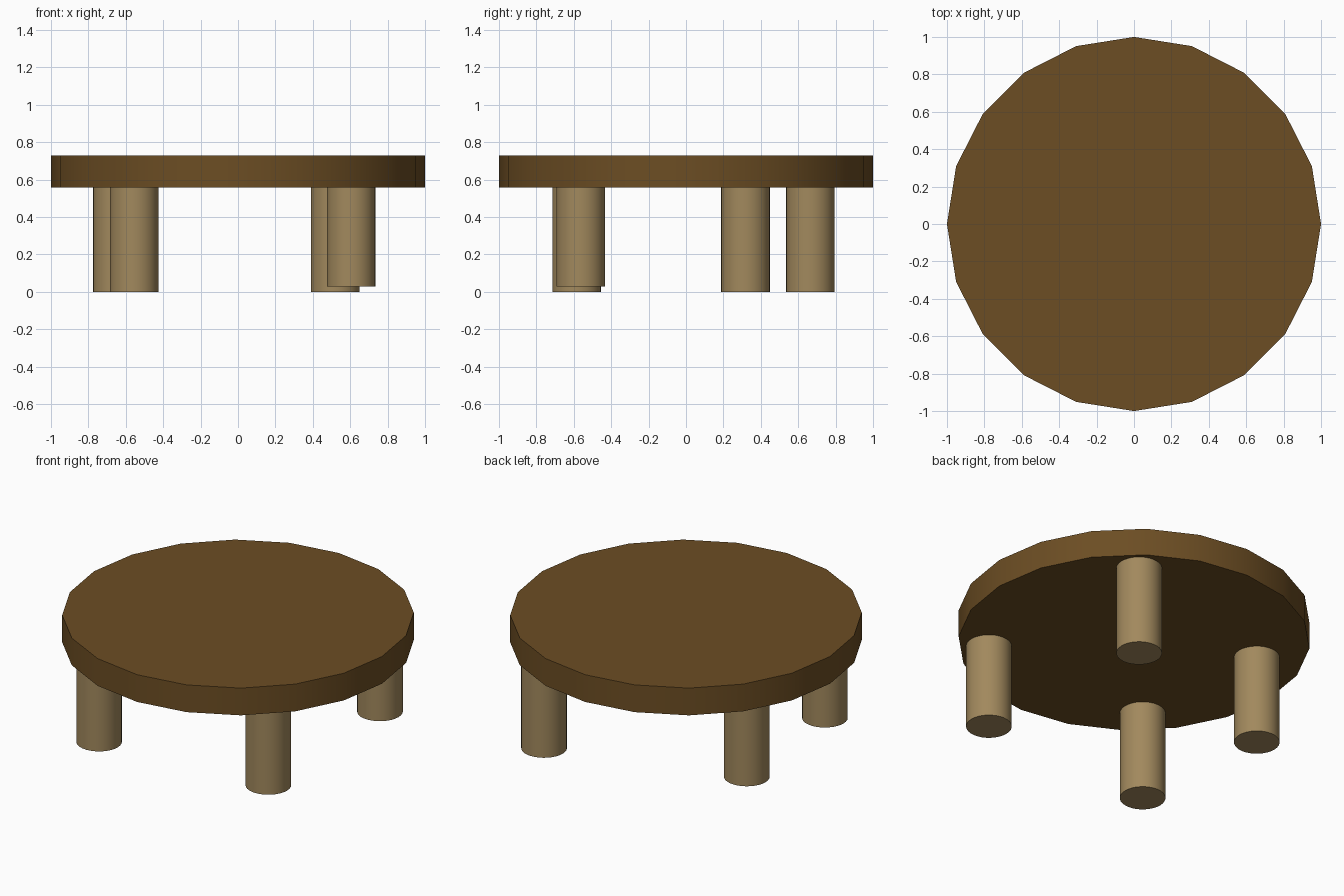
import bpy
import math

if "Cube" in bpy.data.objects:
    bpy.data.objects.remove(bpy.data.objects["Cube"])


def material(name, rgb):
    mat = bpy.data.materials.new(name)
    mat.diffuse_color = (*rgb, 1.0)
    mat.use_nodes = True
    mat.node_tree.nodes["Principled BSDF"].inputs["Base Color"].default_value = mat.diffuse_color
    return mat


def cylinder(name, x, y, z0, z1, radius, sides, mat):
    bpy.ops.mesh.primitive_cylinder_add(
        vertices=sides, radius=radius, depth=z1 - z0,
        location=(x, y, (z0 + z1) / 2))
    obj = bpy.context.object
    obj.name = name
    obj.data.materials.append(mat)
    bpy.ops.object.shade_smooth_by_angle(angle=math.radians(30))
    return obj


dark_wood = material("dark_wood", (0.15, 0.075, 0.017))
light_wood = material("light_wood", (0.36, 0.25, 0.11))

# Twenty-sided round top
cylinder("table_top", 0, 0, 0.557, 0.728, 1.0, 20, dark_wood)

# Four unevenly placed legs; the front right one is set slightly higher
LEG_LENGTH = 0.56
legs = {
    "front_left_leg": (-0.555, -0.585, 0.0),
    "front_right_leg": (0.605, -0.563, 0.03),
    "back_left_leg": (-0.645, 0.318, 0.0),
    "back_right_leg": (0.52, 0.665, 0.0),
}
for name, (x, y, z) in legs.items():
    cylinder(name, x, y, z, z + LEG_LENGTH, 0.13, 32, light_wood)
